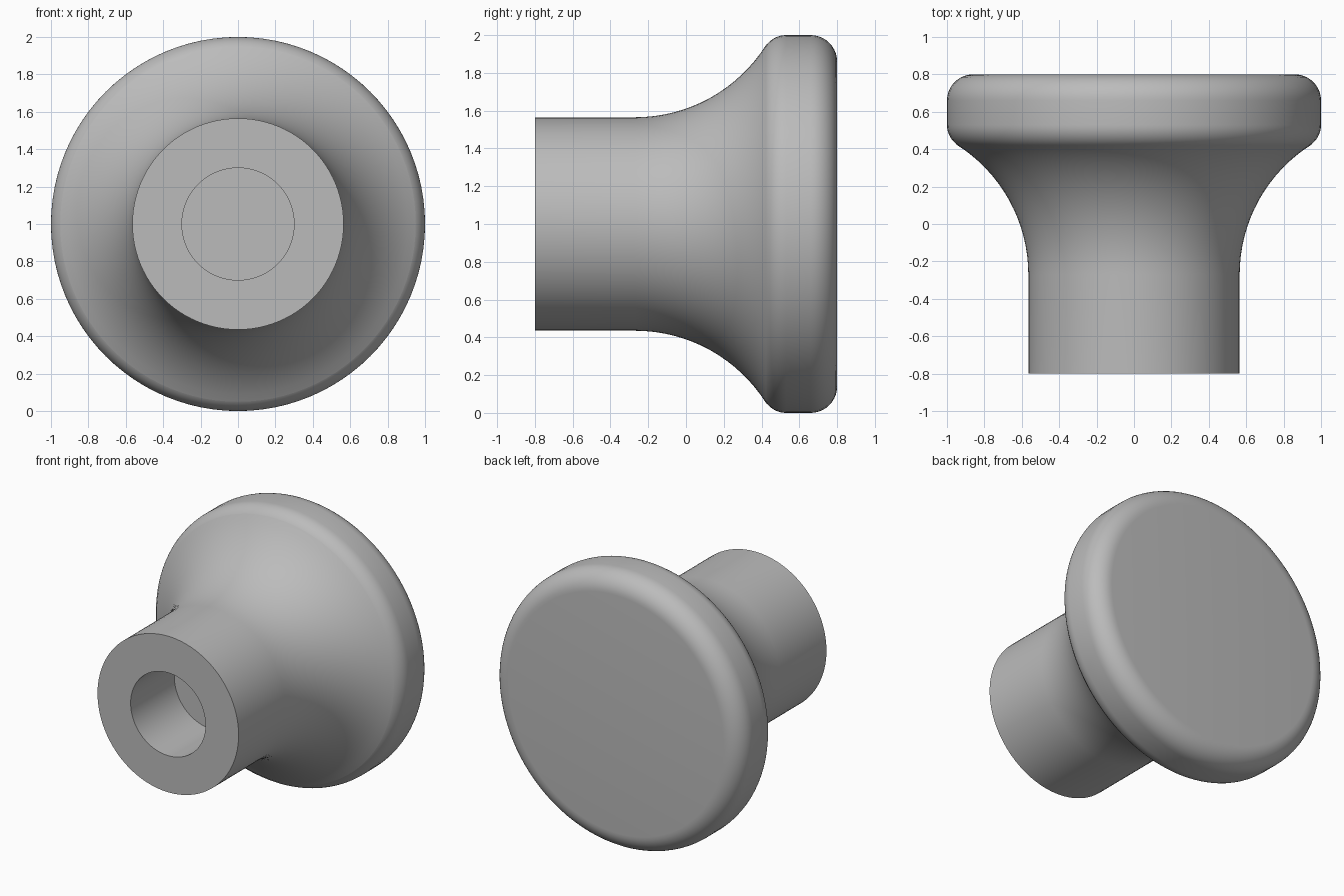
import bpy
import bmesh
from math import sin, cos, pi, radians
from mathutils import Vector

cube = bpy.data.objects.get("Cube")
if cube:
    bpy.data.objects.remove(cube, do_unlink=True)

SEGMENTS = 96
AXIS_HEIGHT = 1.0

grey = bpy.data.materials.new("plain grey")
grey.use_nodes = True
colour = (0.5, 0.5, 0.5, 1)
grey.diffuse_color = colour
grey.node_tree.nodes["Principled BSDF"].inputs["Base Color"].default_value = colour


def arc(radius, along, size, start, end, steps):
    """Profile points (radius, y) on an arc, angles in degrees."""
    angles = [radians(start + (end - start) * i / steps) for i in range(steps + 1)]
    return [(radius + size * cos(a), along + size * sin(a)) for a in angles]


def lathe(name, profile, material):
    """Spin a (radius, y) profile about the horizontal y axis."""
    bm = bmesh.new()
    verts = [bm.verts.new((r, y, AXIS_HEIGHT)) for r, y in profile]
    edges = [bm.edges.new(pair) for pair in zip(verts, verts[1:])]
    bmesh.ops.spin(bm, geom=verts + edges, cent=(0, 0, AXIS_HEIGHT),
                   axis=Vector((0, 1, 0)), angle=2 * pi, steps=SEGMENTS)
    bmesh.ops.remove_doubles(bm, verts=bm.verts, dist=0.0005)
    bmesh.ops.recalc_face_normals(bm, faces=bm.faces)
    mesh = bpy.data.meshes.new(name)
    bm.to_mesh(mesh)
    bm.free()
    mesh.materials.append(material)
    obj = bpy.data.objects.new(name, mesh)
    bpy.context.collection.objects.link(obj)
    bpy.ops.object.select_all(action="DESELECT")
    obj.select_set(True)
    bpy.context.view_layer.objects.active = obj
    bpy.ops.object.shade_smooth_by_angle(angle=radians(30))
    return obj


# Blind mounting hole, stem, flared neck, rounded rim and flat back
stem, bore = 0.565, 0.3
flare = 0.82
profile = [(0, -0.3), (bore, -0.3), (bore, -0.8), (stem, -0.8)]
profile += arc(stem + flare, -0.27, flare, 180, 122, 16)
profile += arc(0.87, 0.53, 0.13, -58, 0, 8)
profile += arc(0.86, 0.66, 0.14, 0, 90, 10)
profile += [(0, 0.8)]
lathe("knob", profile, grey)
